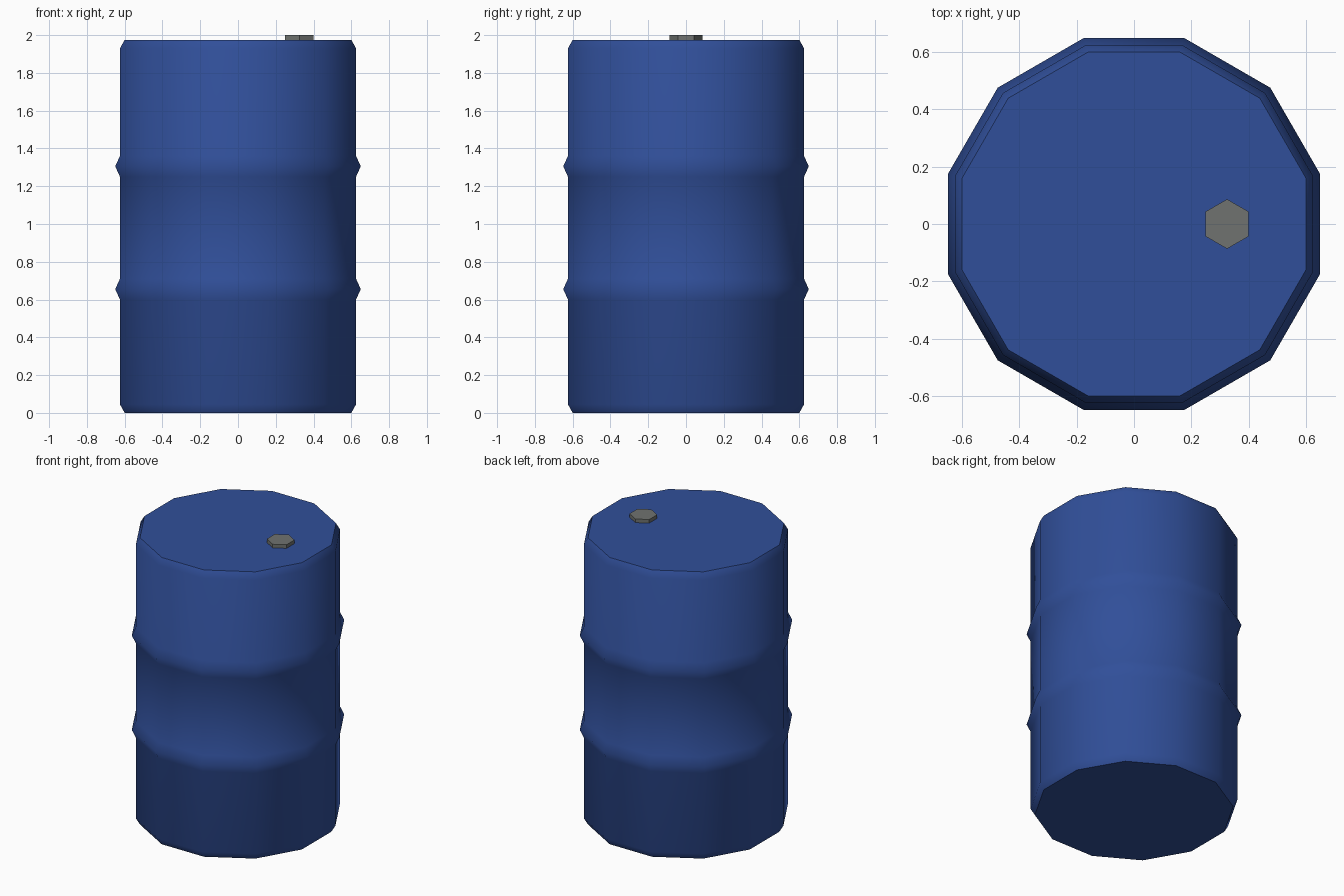
import bpy, bmesh, math

cube = bpy.data.objects.get("Cube")
if cube:
    bpy.data.objects.remove(cube, do_unlink=True)


def material(name, color):
    mat = bpy.data.materials.new(name)
    mat.use_nodes = True
    mat.diffuse_color = (*color, 1)
    bsdf = next(n for n in mat.node_tree.nodes if n.type == "BSDF_PRINCIPLED")
    bsdf.inputs["Base Color"].default_value = (*color, 1)
    return mat


def lathe(name, profile, sides, turn, mat, smooth, center=(0, 0)):
    """Stack of polygon rings; each profile point is (flat-side distance, height)."""
    bm = bmesh.new()
    rings = []
    for dist, z in profile:
        r = dist / math.cos(math.pi / sides)
        angles = [turn + math.tau * i / sides for i in range(sides)]
        rings.append([bm.verts.new((r * math.cos(a), r * math.sin(a), z)) for a in angles])
    for low, high in zip(rings, rings[1:]):
        for i in range(sides):
            j = (i + 1) % sides
            bm.faces.new((low[i], low[j], high[j], high[i])).smooth = smooth
    # flat end caps with crisp rims
    for cap in (bm.faces.new(rings[0][::-1]), bm.faces.new(rings[-1])):
        for edge in cap.edges:
            edge.smooth = False
    mesh = bpy.data.meshes.new(name)
    bm.to_mesh(mesh)
    bm.free()
    mesh.materials.append(mat)
    obj = bpy.data.objects.new(name, mesh)
    obj.location = (*center, 0)
    bpy.context.collection.objects.link(obj)
    return obj


blue = material("blue paint", (0.03, 0.078, 0.32))
grey = material("grey metal", (0.16, 0.17, 0.16))

# Barrel body: chamfered ends and two raised hoops
wall, rim, hoop, top = 0.625, 0.60, 0.65, 1.975
profile = [(rim, 0), (wall, 0.045)]
for z in (0.655, 1.305):
    profile += [(wall, z - 0.055), (hoop, z), (wall, z + 0.055)]
profile += [(wall, top - 0.045), (rim, top)]
lathe("barrel_body", profile, 12, math.radians(15), blue, True)

# Hexagonal bung on the lid
lathe("bung_cap", [(0.075, top), (0.075, 2.0)], 6, math.radians(30), grey, False, (0.325, 0))
